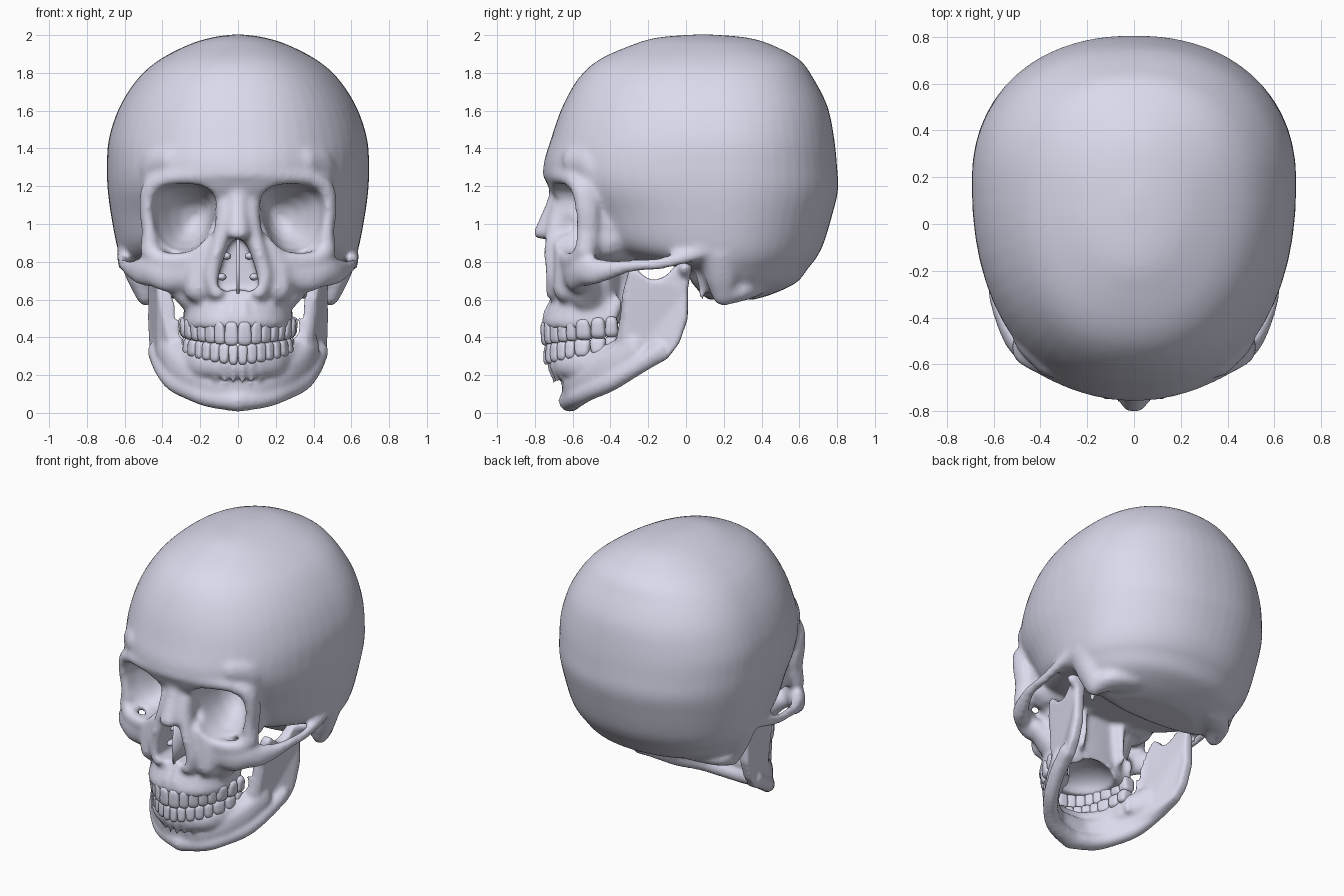
import bpy, bmesh, math

# ---------- helpers: a part is a (verts, faces) pair ----------
def ball(sub):
    bm = bmesh.new()
    bmesh.ops.create_icosphere(bm, subdivisions=sub, radius=1)
    bm.verts.index_update()
    return [tuple(v.co) for v in bm.verts], [[v.index for v in f.verts] for f in bm.faces]

BALL, FINE = ball(2), ball(3)
bone = bpy.data.materials.new("bone")
bone.diffuse_color = (.7, .7, .84, 1)

def add(m, vs, fs, mirror=False):
    n = len(m[0])
    m[0].extend(vs)
    m[1].extend([i + n for i in f] for f in fs)
    if mirror:
        add(m, [(-x, y, z) for x, y, z in vs], [f[::-1] for f in fs])

def loft(m, rings, mirror=False):
    n, k = len(rings[0]), len(rings)
    fs = [[i*n + j, i*n + (j+1) % n, (i+1)*n + (j+1) % n, (i+1)*n + j]
          for i in range(k - 1) for j in range(n)]
    fs += [list(range(n))[::-1], list(range((k-1)*n, k*n))]
    add(m, [p for r in rings for p in r], fs, mirror)

def spline(rows, steps):
    P = [rows[0]] + list(rows) + [rows[-1]]
    out = []
    for i in range(len(rows) - 1):
        for s in range(steps):
            t = s / steps
            out.append(tuple(.5*(2*b + (c-a)*t + (2*a-5*b+4*c-d)*t*t + (3*b-a-3*c+d)*t**3)
                             for a, b, c, d in zip(*P[i:i+4])))
    return out + [rows[-1]]

def blobs(m, *rows, steps=6):
    """Ellipsoids swept along a path of (x, y, z, rx, ry, rz), on both sides."""
    for x, y, z, a, b, c in spline(rows, steps):
        add(m, [(x + a*p, y + b*q, z + c*r) for p, q, r in BALL[0]], BALL[1], True)

def spow(v, e):
    return math.copysign(abs(v)**e, v)

def egg(z, w, yf, yb, c, e):
    """Horizontal section, widest at y = c."""
    ring = []
    for i in range(56):
        a = i*math.tau/56
        s = spow(math.sin(a), 2/e)
        ring.append((w*spow(math.cos(a), 2/e), c + s*(yb - c if s > 0 else c - yf), z))
    return ring

def make(name, m, voxel=0, smooth=0, cutter=None):
    me = bpy.data.meshes.new(name)
    me.from_pydata(m[0], [], m[1])
    bm = bmesh.new()
    bm.from_mesh(me)
    bmesh.ops.recalc_face_normals(bm, faces=bm.faces)
    bm.to_mesh(me)
    o = bpy.data.objects.new(name, me)
    bpy.context.collection.objects.link(o)
    def remesh():
        r = o.modifiers.new("fuse", 'REMESH')
        r.mode, r.voxel_size, r.use_smooth_shade = 'VOXEL', voxel, True
    if voxel:
        remesh()
        if cutter:
            b = o.modifiers.new("cut", 'BOOLEAN')
            b.operation, b.solver, b.object = 'DIFFERENCE', 'EXACT', cutter
            remesh()
        s = o.modifiers.new("soften", 'SMOOTH')
        s.factor, s.iterations = .5, smooth
        dg = bpy.context.evaluated_depsgraph_get()
        baked = bpy.data.meshes.new_from_object(o.evaluated_get(dg))
        o.modifiers.clear()
        o.data = baked
    o.data.polygons.foreach_set("use_smooth", [True]*len(o.data.polygons))
    o.data.materials.clear()
    o.data.materials.append(bone)
    return o

def arch(widths, a, b, y0=-.36):
    """Tooth places along half a dental arch: x, y, angle, fraction, width."""
    pts = [(a*math.sin(t), y0 - b*math.cos(t), math.atan2(b*math.sin(t), a*math.cos(t)))
           for t in (i*math.pi/400 for i in range(201))]
    L = [0]
    for p, q in zip(pts, pts[1:]):
        L.append(L[-1] + math.dist(p[:2], q[:2]))
    k, pos, out = L[-1]/sum(widths), 0, []
    for w in widths:
        mid = (pos + w/2)*k
        i = min(range(201), key=lambda j: abs(L[j] - mid))
        out.append((*pts[i], mid/L[-1], w*k))
        pos += w
    return out

upper = arch([.075, .06, .065, .06, .06, .085, .08, .07], .27, .385)
lower = arch([.05, .055, .06, .06, .06, .09, .085, .07], .255, .37)

# ---------- cranium ----------
skull = ([], [])
rows = [(2.003, .03, .04, .14), (1.987, .14, -.15, .32), (1.95, .26, -.28, .45),
        (1.87, .415, -.46, .60), (1.77, .53, -.57, .675), (1.62, .627, -.655, .75),
        (1.45, .684, -.715, .785), (1.3, .694, -.755, .80), (1.18, .69, -.72, .805),
        (1.05, .673, -.62, .775), (.9, .645, -.53, .73), (.82, .62, -.35, .69),
        (.77, .59, -.04, .65), (.69, .53, .03, .585), (.63, .43, .08, .46), (.6, .3, .12, .36)]
loft(skull, [egg(*r, .1 + .08*min(1, (2.003 - r[0])*10), 2.2 if r[0] > 1.2 else 2.2 - .3*(1.2 - r[0]))
             for r in spline(rows, 5)])
# mastoid, styloid, skull base and pterygoid plates
blobs(skull, (.55, .18, .85, .09, .11, .1), (.52, .19, .73, .075, .095, .08), (.49, .2, .625, .05, .065, .062))
blobs(skull, (.49, .2, .625, .05, .06, .06), (.43, .29, .645, .09, .08, .055), (.3, .33, .66, .1, .1, .05))
blobs(skull, (.42, .08, .75, .03, .03, .03), (.41, .085, .62, .02, .02, .025))
blobs(skull, (.28, -.35, .88, .13, .12, .09), (.26, -.3, .92, .13, .12, .09), steps=1)
blobs(skull, (.16, -.34, .82, .05, .06, .05), (.15, -.33, .7, .03, .05, .05), (.16, -.33, .57, .025, .05, .04))
# brow ridge running into the outer eye rim, and the temple behind it
blobs(skull, (0, -.713, 1.27, .06, .05, .05), (.12, -.7, 1.265, .05, .05, .05), (.25, -.67, 1.255, .05, .045, .045),
      (.37, -.61, 1.24, .05, .05, .05), (.455, -.55, 1.19, .055, .065, .05), (.48, -.525, 1.08, .045, .065, .05),
      (.468, -.52, .97, .045, .065, .05), (.465, -.53, .86, .055, .06, .05))
blobs(skull, (.34, -.59, 1.33, .09, .07, .09), (.43, -.5, 1.31, .08, .08, .1), (.45, -.44, 1.2, .065, .1, .12))
blobs(skull, (.33, -.42, 1.07, .15, .14, .2), (.335, -.42, .92, .145, .14, .13), steps=2)
# lower eye rim
blobs(skull, (.14, -.65, .87, .05, .045, .045), (.28, -.625, .81, .05, .045, .05),
      (.40, -.585, .81, .05, .045, .05), (.475, -.54, .86, .045, .045, .05))
# nose root, nasal bones and edges of the nasal opening
blobs(skull, (0, -.645, 1.18, .13, .065, .06), (0, -.645, 1.05, .125, .065, .06), (0, -.66, .95, .13, .07, .05))
blobs(skull, (0, -.672, 1.17, .055, .05, .05), (0, -.7, 1.08, .055, .052, .05),
      (0, -.733, 1.0, .06, .055, .045), (0, -.752, .95, .065, .06, .035))
blobs(skull, (.06, -.665, 1.07, .055, .055, .07), (.08, -.685, .96, .05, .06, .05), (.115, -.69, .84, .045, .065, .05),
      (.14, -.685, .72, .05, .06, .05), (.11, -.695, .635, .05, .05, .04))
blobs(skull, (.17, -.63, .88, .07, .07, .07), (.2, -.635, .76, .09, .065, .09), (.21, -.635, .66, .08, .07, .08))
# cheekbone and arch
blobs(skull, (.24, -.61, .76, .09, .06, .09), (.36, -.585, .735, .085, .055, .1), (.45, -.545, .755, .065, .055, .09),
      (.51, -.49, .748, .05, .05, .075), (.56, -.40, .758, .036, .05, .053), (.595, -.3, .778, .03, .05, .036),
      (.61, -.15, .788, .028, .05, .034), (.61, 0, .825, .035, .05, .036), (.6, .1, .86, .04, .05, .04))
blobs(skull, (.35, -.53, .7, .06, .06, .06), (.27, -.52, .62, .05, .09, .08))
# upper jaw with tooth roots
rows = [(.98, .25, -.62, -.3), (.85, .35, -.665, -.34), (.72, .32, -.69, -.34), (.62, .285, -.70, -.34),
        (.55, .28, -.735, -.34), (.485, .292, -.762, -.34), (.45, .28, -.755, -.36)]
loft(skull, [egg(*r, r[3] - .09, 2.2) for r in spline(rows, 4)])
for x, y, a, t, w in upper:
    blobs(skull, (x, y + .005, .5 + .02*t, .4*w, .4*w, .06), (x*.97, y + .035, .57, .3*w, .3*w, .06), steps=2)

# ---------- cutters: eye sockets, nasal opening, palate vault ----------
cut, socket = ([], []), []
for cx, y, hx, hz in [(.31, -.95, .183, .187), (.30, -.62, .174, .183), (.282, -.5, .145, .165),
                      (.255, -.4, .105, .12), (.24, -.34, .065, .075), (.235, -.31, .02, .02)]:
    socket.append([(cx + hx*spow(math.cos(a), .8) + .02*math.sin(2*a)*hx/.17 - .015*math.sin(a), y,
                    1.03 + hz*spow(math.sin(a), .8)) for a in (i*math.tau/40 for i in range(40))])
loft(cut, socket, True)
half = [(0, .925), (.035, .905), (.06, .86), (.085, .79), (.104, .72), (.11, .67), (.07, .642), (0, .655)]
pear = half + [(-x, z) for x, z in half[-2:0:-1]]
loft(cut, [[(x, y, z) for x, z in pear] for y in (-.95, -.45)])
add(cut, [(.2*p, -.5 + .19*q, .44 + .12*r) for p, q, r in FINE[0]], FINE[1])
cutter = make("cutter", cut)
cutter.hide_render = True
make("skull", skull, .015, 7, cutter)
bpy.data.objects.remove(cutter)

# ---------- septum and turbinates ----------
nose = ([], [])
plate = [(-.70, .63), (-.71, .75), (-.69, .93), (-.43, .93), (-.43, .63)]
loft(nose, [[(x, y, z) for y, z in plate] for x in (-.007, .007)])
for x, z in ((.085, .72), (.06, .83)):
    blobs(nose, (x, -.6, z, .025, .04, .02), (x, -.47, z, .025, .04, .02))
make("nasal_septum", nose)

# ---------- mandible ----------
jaw = ([], [])
ramus = [(-.035, .37), (-.1, .285), (-.25, .205), (-.36, .2), (-.37, .38), (-.35, .5), (-.335, .64), (-.30, .76),
         (-.265, .77), (-.225, .725), (-.175, .7), (-.11, .722), (-.06, .775), (0, .81), (.03, .79), (.01, .65), (.01, .5)]
loft(jaw, [[(.445 + .1*y + d - .45*max(0, -.2 - y)*max(0, min(1, (.7 - z)*5)), y, z) for y, z in ramus]
           for d in (-.034, .034)], True)
blobs(jaw, (.46, -.005, .765, .08, .04, .042), (.46, -.005, .75, .06, .035, .04), steps=1)
blobs(jaw, (0, -.615, .063, .06, .062, .06), (.14, -.58, .08, .06, .055, .055), (.24, -.52, .112, .05, .05, .053),
      (.34, -.4, .163, .05, .05, .053), (.40, -.27, .242, .05, .05, .052), (.435, -.14, .325, .046, .05, .055))
blobs(jaw, (0, -.615, .15, .05, .045, .09), (.12, -.6, .155, .05, .045, .09), (.235, -.52, .19, .05, .048, .1),
      (.325, -.4, .25, .05, .05, .1), (.385, -.27, .33, .048, .06, .1))
blobs(jaw, (0, -.675, .25, .05, .05, .065), (.1, -.655, .25, .05, .048, .065), (.19, -.59, .255, .045, .045, .07),
      (.245, -.49, .27, .045, .045, .075), (.29, -.38, .305, .05, .05, .08), (.36, -.28, .34, .045, .05, .1))
for x, y, a, t, w in lower:
    blobs(jaw, (x, y + .01, .265 + .06*t, .4*w, .4*w, .06), (x, y + .03, .2 + .1*t, .35*w, .35*w, .06), steps=2)
make("mandible", jaw, .013, 8)

# ---------- teeth ----------
def tooth_row(name, places, up):
    m = ([], [])
    for x, y, a, t, w in places:
        depth = .055 + .045*min(1, max(0, (t - .3)*2.5))
        h = (.064 if up > 0 else .054) - .01*t
        z0 = .357 + .05*t + up*(h - .003)
        ca, sa = math.cos(a), math.sin(a)
        vs = []
        for p, q, r in FINE[0]:
            k = (p**4 + q**4 + r**4)**-.25
            f = 1 - .1*(r*k*up + 1)
            p, q, r = p*k*f*w*.57, q*k*depth*.5*(.9 + .1*r*k*up), r*k
            vs.append((x + ca*p - sa*q, y + sa*p + ca*q, z0 + r*h))
        add(m, vs, FINE[1], True)
    make(name, m)

tooth_row("upper_teeth", upper, 1)
tooth_row("lower_teeth", lower, -1)
